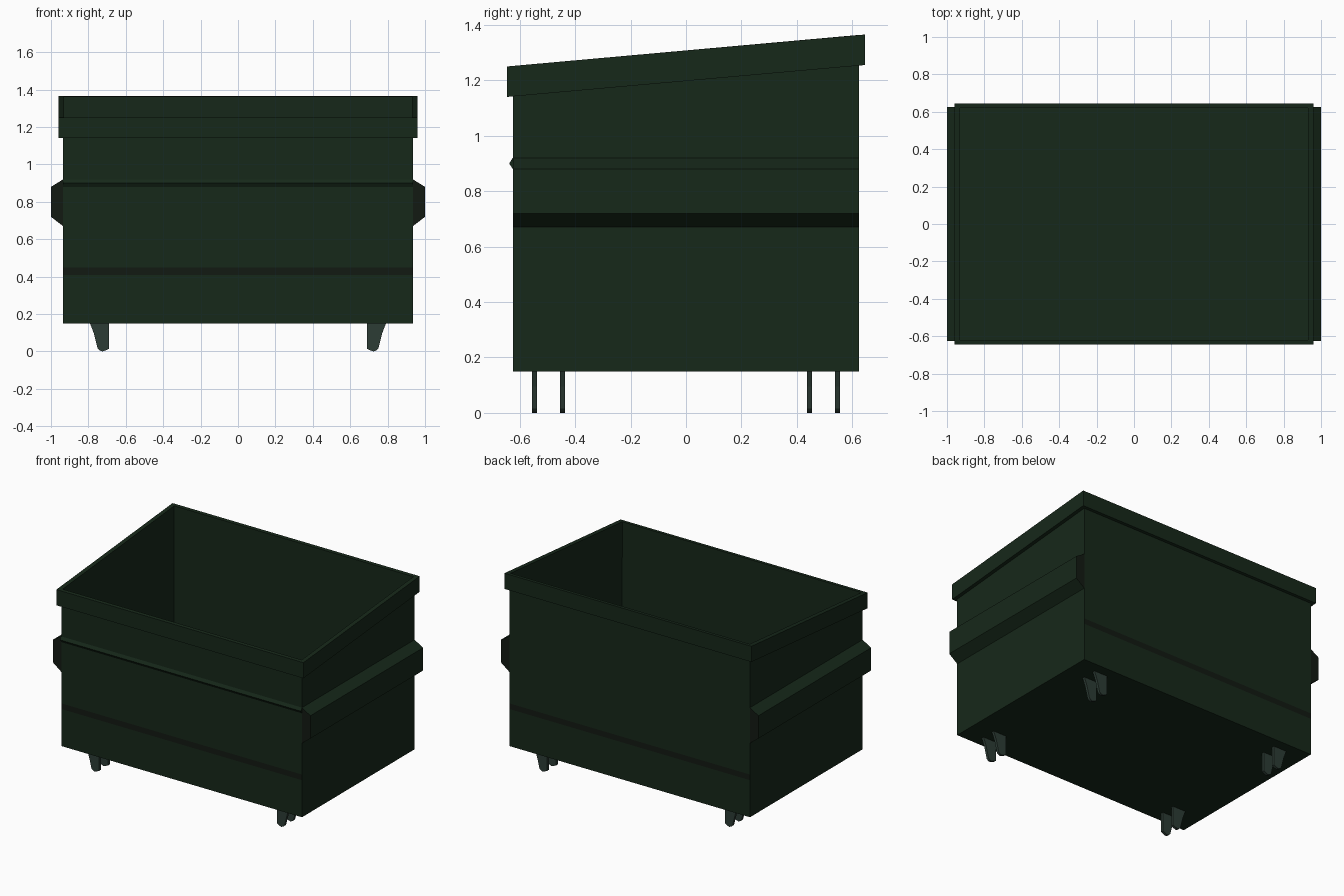
import bpy, bmesh

if "Cube" in bpy.data.objects:
    bpy.data.objects.remove(bpy.data.objects["Cube"])

def material(name, rgb):
    m = bpy.data.materials.new(name)
    m.diffuse_color = (*rgb, 1)
    m.use_nodes = True
    m.node_tree.nodes["Principled BSDF"].inputs["Base Color"].default_value = m.diffuse_color
    return m

GREEN = material("green_paint", (0.008, 0.021, 0.010))
DARK = material("dark_paint", (0.006, 0.010, 0.006))
STEEL = material("caster_steel", (0.025, 0.045, 0.035))

X, Y, Z0 = 0.935, 0.625, 0.15      # body half width, half depth, floor height
RX, RY = 0.96, 0.645               # rim outer half sizes

def top(y):
    """Height of the slanted opening at depth y."""
    return 1.25 + (y + RY) * 0.115 / (2 * RY)

def finish(name, bm, *mats):
    bmesh.ops.recalc_face_normals(bm, faces=bm.faces[:])
    me = bpy.data.meshes.new(name)
    bm.to_mesh(me)
    bm.free()
    for m in mats:
        me.materials.append(m)
    ob = bpy.data.objects.new(name, me)
    bpy.context.collection.objects.link(ob)
    return ob

def prism(name, profile, axis, a, b, mat, cap=None):
    """Extrude a 2D profile along x or y; the end caps may differ in colour."""
    bm = bmesh.new()
    place = (lambda p, t: (t, p[0], p[1])) if axis == "x" else (lambda p, t: (p[0], t, p[1]))
    ends = [[bm.verts.new(place(p, t)) for p in profile] for t in (a, b)]
    n = len(profile)
    for e in ends:
        bm.faces.new(e).material_index = 1 if cap else 0
    for i in range(n):
        j = (i + 1) % n
        bm.faces.new((ends[0][i], ends[0][j], ends[1][j], ends[1][i]))
    return finish(name, bm, mat, *([cap] if cap else []))

# Open container with slanted top and a dark band on front and back
bm = bmesh.new()
bmesh.ops.create_cube(bm, size=2)
for v in bm.verts:
    v.co.x *= X
    v.co.y *= Y
    v.co.z = top(v.co.y) if v.co.z > 0 else Z0
bm.normal_update()
bmesh.ops.delete(bm, geom=[f for f in bm.faces if f.normal.z > 0.5], context="FACES_ONLY")
for z in (0.41, 0.45):
    bmesh.ops.bisect_plane(bm, geom=bm.verts[:] + bm.edges[:] + bm.faces[:],
                           plane_co=(0, 0, z), plane_no=(0, 0, 1))
bm.normal_update()
for f in bm.faces:
    if abs(f.normal.y) > 0.9 and 0.41 < f.calc_center_median().z < 0.45:
        f.material_index = 1
body = finish("container_body", bm, GREEN, DARK)
wall = body.modifiers.new("wall", "SOLIDIFY")
wall.thickness = 0.008
wall.offset = -1

# Slanted rim band around the opening
bm = bmesh.new()
loops = []
for hx, hy, drop in ((RX, RY, 0), (RX, RY, 0.11), (X, Y, 0.11), (X, Y, 0)):
    corners = ((-hx, -hy), (hx, -hy), (hx, hy), (-hx, hy))
    loops.append([bm.verts.new((x, y, top(y) - drop)) for x, y in corners])
for k in range(4):
    p, q = loops[k], loops[(k + 1) % 4]
    for i in range(4):
        j = (i + 1) % 4
        bm.faces.new((p[i], p[j], q[j], q[i]))
finish("rim", bm, GREEN)

# Crease ridge across the front
prism("front_ridge", [(-Y, 0.88), (-0.638, 0.90), (-Y, 0.92)], "x", -X, X, GREEN)

# Fork sleeves and caster plates, mirrored left and right
sleeve = [(X, 0.67), (1.0, 0.72), (1.0, 0.88), (X, 0.92)]
plate = [(0.69, 0.152), (0.69, 0.015), (0.71, 0.005), (0.725, 0.0), (0.74, 0.005),
         (0.75, 0.015), (0.77, 0.095), (0.792, 0.152)]
for side, s in (("left", -1), ("right", 1)):
    prism(f"fork_sleeve_{side}", [(s * x, z) for x, z in sleeve], "y", -Y, Y, GREEN, DARK)
    for end, e in (("front", -1), ("back", 1)):
        for part, y in (("inner", 0.437), ("outer", 0.537)):
            prism(f"caster_plate_{end}_{side}_{part}", [(s * x, z) for x, z in plate],
                  "y", e * y, e * (y + 0.018), STEEL)
